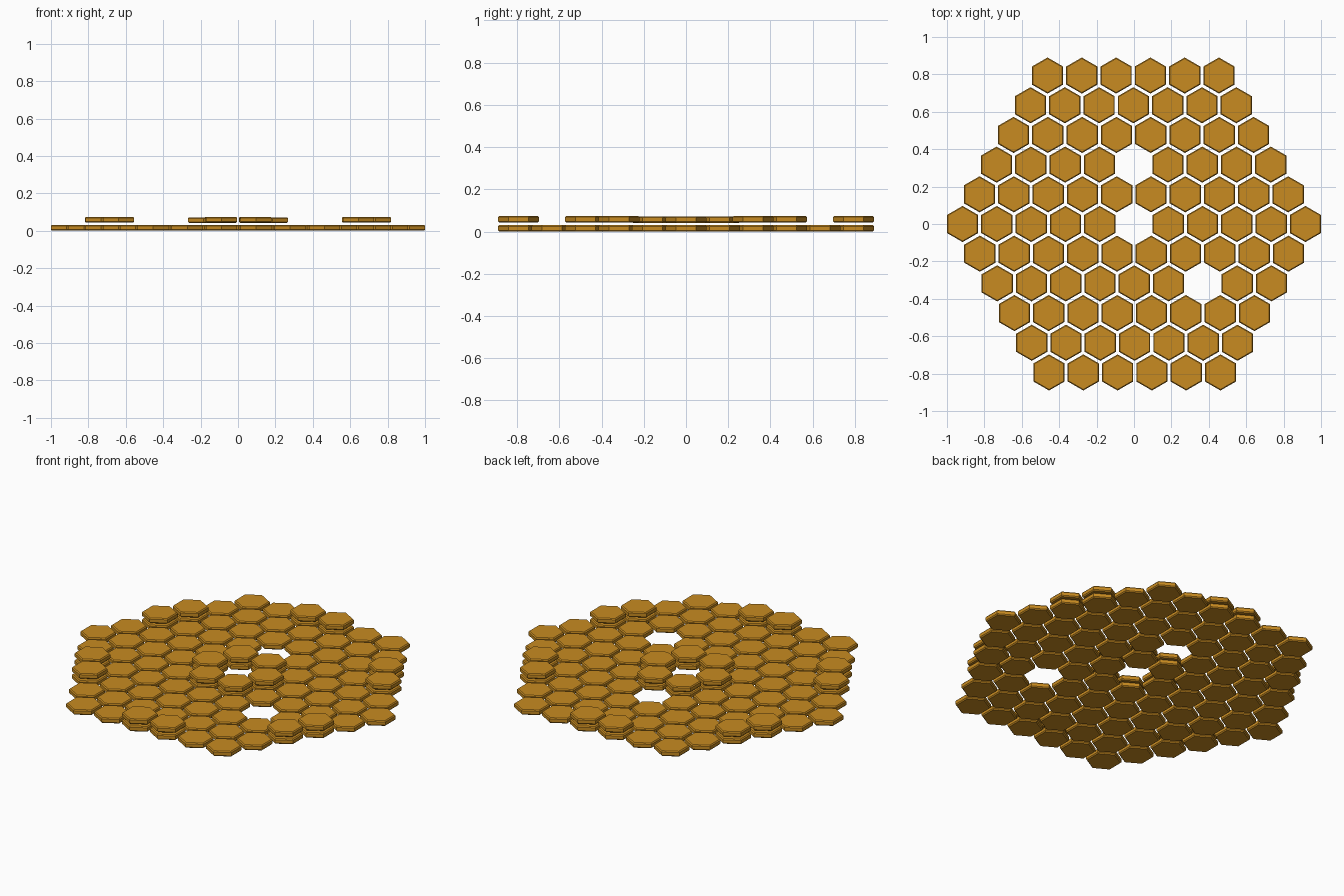
import bpy, bmesh, math

if "Cube" in bpy.data.objects:
    bpy.data.objects.remove(bpy.data.objects["Cube"])

PITCH = 0.1833            # spacing of neighbouring tiles
ROW = PITCH * math.sqrt(3) / 2
RADIUS = 0.0965           # centre to corner
THICK = 0.031
BEVEL = 0.006
RINGS = 5

amber = bpy.data.materials.new("amber")
amber.diffuse_color = (0.58, 0.26, 0.015, 1)
amber.use_nodes = True
amber.node_tree.nodes["Principled BSDF"].inputs["Base Color"].default_value = amber.diffuse_color


def tile_mesh():
    """One pointy-topped hexagonal tile with chamfered rims, base on z = 0."""
    bm = bmesh.new()
    layers = [(0, RADIUS - BEVEL), (BEVEL, RADIUS),
              (THICK - BEVEL, RADIUS), (THICK, RADIUS - BEVEL)]
    rings = [[bm.verts.new((r * math.sin(math.pi * k / 3),
                            r * math.cos(math.pi * k / 3), z))
              for k in range(6)] for z, r in layers]
    for low, high in zip(rings, rings[1:]):
        for k in range(6):
            j = (k + 1) % 6
            bm.faces.new((low[k], low[j], high[j], high[k]))
    bm.faces.new(rings[0])
    bm.faces.new(rings[-1])
    bmesh.ops.recalc_face_normals(bm, faces=bm.faces)
    mesh = bpy.data.meshes.new("hex_tile")
    bm.to_mesh(mesh)
    bm.free()
    mesh.materials.append(amber)
    return mesh


tile = tile_mesh()


def place(name, q, r, z):
    ob = bpy.data.objects.new(name, tile)
    ob.location = ((q + r / 2) * PITCH - 0.0008 * r, r * ROW, z)
    bpy.context.collection.objects.link(ob)


# axial coordinates (q, r): three places in the floor are left open
holes = {(0, 0), (-1, 2), (3, -2)}

for q in range(-RINGS, RINGS + 1):
    for r in range(-RINGS, RINGS + 1):
        s = -q - r
        dist = max(abs(q), abs(r), abs(s))
        if dist > RINGS:
            continue
        # floor tiles
        if (q, r) not in holes:
            place("floor_tile", q, r, 0)
        # raised tiles: ring round the centre, and the middle pair of each edge
        if dist == 1:
            place("inner_raised_tile", q, r, 0.041)
        elif dist == 5 and sorted((abs(q), abs(r), abs(s))) == [2, 3, 5]:
            place("outer_raised_tile", q, r, 0.043)
